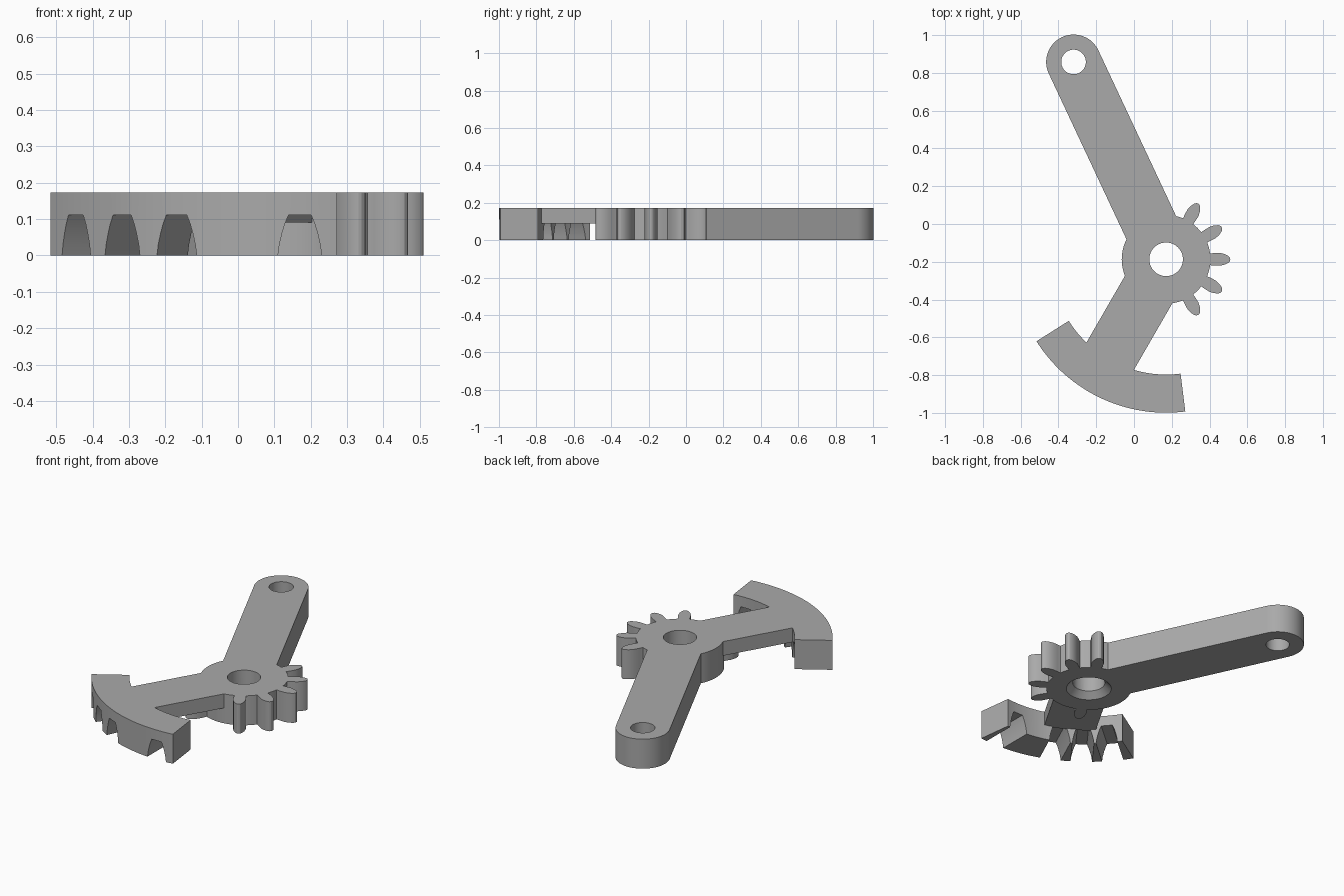
import bpy, bmesh
from math import sin, cos, pi, radians
from mathutils import Matrix, Vector

cube = bpy.data.objects.get("Cube")
if cube:
    bpy.data.objects.remove(cube, do_unlink=True)

HEIGHT, ARM_Z, HALF = 0.173, 0.09, 0.145
HUB = Vector((0.17, -0.187))
TIP = Vector((-0.32, 0.858))

grey = bpy.data.materials.new("plain_grey")
grey.use_nodes = True
colour = (0.4, 0.4, 0.4, 1)
grey.diffuse_color = colour
grey.node_tree.nodes["Principled BSDF"].inputs["Base Color"].default_value = colour


def make(name, bm, matrix=None):
    if matrix:
        bm.transform(matrix)
    bmesh.ops.recalc_face_normals(bm, faces=bm.faces)
    mesh = bpy.data.meshes.new(name)
    bm.to_mesh(mesh)
    bm.free()
    mesh.materials.append(grey)
    obj = bpy.data.objects.new(name, mesh)
    bpy.context.collection.objects.link(obj)
    return obj


def prism(name, points, z0, z1, matrix=None):
    """Extrude a flat outline from z0 to z1."""
    bm = bmesh.new()
    face = bm.faces.new([bm.verts.new((x, y, z0)) for x, y in points])
    new = bmesh.ops.extrude_face_region(bm, geom=[face])["geom"]
    bmesh.ops.translate(bm, vec=(0, 0, z1 - z0),
                        verts=[v for v in new if isinstance(v, bmesh.types.BMVert)])
    return make(name, bm, matrix)


def cone(name, centre, r0, r1, z0, z1):
    bm = bmesh.new()
    bmesh.ops.create_cone(bm, cap_ends=True, segments=64, radius1=r0, radius2=r1, depth=z1 - z0)
    return make(name, bm, Matrix.Translation((centre.x, centre.y, (z0 + z1) / 2)))


def arc(radius, a0, a1, n):
    return [(radius * cos(a0 + (a1 - a0) * i / n), radius * sin(a0 + (a1 - a0) * i / n))
            for i in range(n + 1)]


def place(angle, centre=HUB):
    """Point local +x along the angle, measured from the centre."""
    return Matrix.Translation((centre.x, centre.y, 0)) @ Matrix.Rotation(angle, 4, "Z")


def combine(target, other, operation):
    mod = target.modifiers.new(operation, "BOOLEAN")
    mod.operation, mod.solver, mod.object = operation, "EXACT", other
    bpy.context.view_layer.objects.active = target
    bpy.ops.object.modifier_apply(modifier=mod.name)
    bpy.data.objects.remove(other, do_unlink=True)


# Hub and long rounded arm
lever = cone("gear_lever", HUB, 0.235, 0.235, 0, HEIGHT)
span = TIP - HUB
outline = [(0, HALF), (0, -HALF)] + [(x + span.length, y) for x, y in arc(HALF, -pi / 2, pi / 2, 32)]
combine(lever, prism("long_arm", outline, 0, HEIGHT, place(Vector((1, 0)).angle(span))), "UNION")

# Gear teeth, the last one tucked below the short arm
side = [(0.19, 0.036), (0.235, 0.031), (0.255, 0.033), (0.285, 0.034),
        (0.31, 0.028), (0.33, 0.018), (0.338, 0.009)]
tooth = side + [(0.34, 0)] + [(r, -w) for r, w in reversed(side)]
for angle in (-60, -30, 0, 30, 60, 240):
    top = ARM_Z + 0.02 if angle == 240 else HEIGHT
    combine(lever, prism("gear_tooth", tooth, 0, top, place(radians(angle))), "UNION")

# Toothed sector with flared radial gaps in its underside
a0, a1 = radians(212.3), radians(277.2)
sector = prism("sector", arc(0.812, a0, a1, 40) + arc(0.61, a1, a0, 40), 0, HEIGHT, place(0))
flank = [(0.062, -0.02), (0.06, 0), (0.056, 0.03), (0.049, 0.06), (0.041, 0.087), (0.031, 0.111)]
gap = flank + [(-w, z) for w, z in reversed(flank)]
stand = Matrix(((0, 0, 1, 0), (1, 0, 0, 0), (0, 1, 0, 0), (0, 0, 0, 1)))
for i in range(5):
    cutter = prism("gap_cutter", gap, 0.5, 0.9, place(radians(220.6 + 12.35 * i)) @ stand)
    combine(sector, cutter, "DIFFERENCE")

# Thin short arm joining the hub and sector
strip = [(0, -HALF), (0.615, -HALF), (0.615, HALF), (0, HALF)]
combine(lever, prism("short_arm", strip, ARM_Z, HEIGHT, place(radians(240))), "UNION")
combine(lever, sector, "UNION")

# Pivot holes, with a countersink under the hub
combine(lever, cone("hub_hole", HUB, 0.089, 0.089, -0.1, 0.3), "DIFFERENCE")
combine(lever, cone("tip_hole", TIP, 0.065, 0.065, -0.1, 0.3), "DIFFERENCE")
combine(lever, cone("countersink", HUB, 0.135, 0.08, -0.01, 0.045), "DIFFERENCE")

bpy.ops.object.select_all(action="DESELECT")
lever.select_set(True)
bpy.context.view_layer.objects.active = lever
bpy.ops.object.shade_smooth_by_angle(angle=radians(25))
